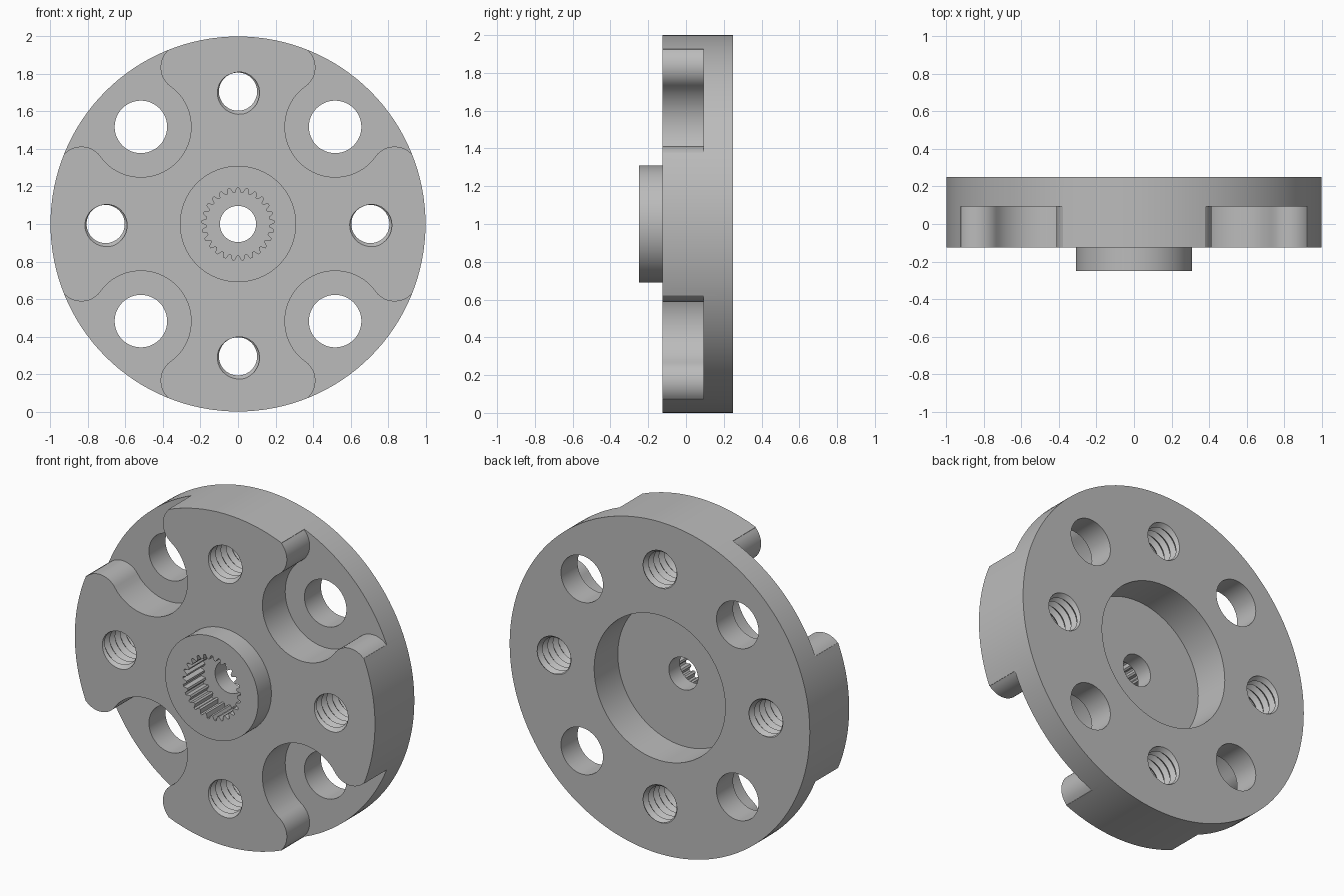
import bpy
import bmesh
from math import sin, cos, pi, tau, radians

old = bpy.data.objects.get("Cube")
if old:
    bpy.data.objects.remove(old, do_unlink=True)

CENTRE_Z = 1.0
FRONT, BACK = -0.125, 0.25

grey = bpy.data.materials.new("machined grey")
grey.use_nodes = True
grey.diffuse_color = (0.5, 0.5, 0.5, 1)
grey.node_tree.nodes["Principled BSDF"].inputs["Base Color"].default_value = grey.diffuse_color


def finish(name, bm):
    bmesh.ops.recalc_face_normals(bm, faces=bm.faces)
    mesh = bpy.data.meshes.new(name)
    bm.to_mesh(mesh)
    bm.free()
    mesh.materials.append(grey)
    obj = bpy.data.objects.new(name, mesh)
    bpy.context.collection.objects.link(obj)
    return obj


def arc(cx, cz, r, start, end, n):
    """Points along an arc, angles in degrees."""
    angles = [radians(start + (end - start) * i / n) for i in range(n + 1)]
    return [(cx + r * cos(a), cz + r * sin(a)) for a in angles]


def circle(r, n, cx=0, cz=0):
    return arc(cx, cz, r, 0, 360, n)[:-1]


def prism(name, outline, y0, y1):
    """Extrude an x-z outline along y."""
    bm = bmesh.new()
    rings = [[bm.verts.new((x, y, CENTRE_Z + z)) for x, z in outline] for y in (y0, y1)]
    n = len(outline)
    for i in range(n):
        j = (i + 1) % n
        bm.faces.new((rings[0][i], rings[0][j], rings[1][j], rings[1][i]))
    bm.faces.new(rings[0])
    bm.faces.new(rings[1])
    return finish(name, bm)


def thread(name, cx, cz, crest, root, pitch, n=32):
    """Helical tap: rows alternate between crest and root and climb one pitch per turn."""
    bm = bmesh.new()
    y0 = FRONT - 2.3 * pitch
    rows = 2 * int((BACK - FRONT) / pitch + 5)
    grid = []
    for k in range(rows):
        r = root if k % 2 else crest
        grid.append([bm.verts.new((cx + r * cos(tau * i / n),
                                   y0 + pitch * (k / 2 + i / n),
                                   CENTRE_Z + cz + r * sin(tau * i / n)))
                     for i in range(n)])

    def vert(k, i):
        return grid[k][i] if i < n else grid[k + 2][0]

    for k in range(rows - 1):
        for i in range(n):
            if i == n - 1 and k + 3 >= rows:
                continue
            bm.faces.new((vert(k, i), vert(k, i + 1), vert(k + 1, i + 1), vert(k + 1, i)))
    # Close both ends with a fan to the axis
    for edge_y, side in ((y0 - pitch, -1), (y0 + pitch * (rows / 2 + 2), 1)):
        tip = bm.verts.new((cx, edge_y, CENTRE_Z + cz))
        middle = y0 + pitch * rows / 4
        rim = [e for e in bm.edges if e.is_boundary
               and (sum(v.co.y for v in e.verts) / 2 - middle) * side > 0
               and tip not in e.verts]
        for e in rim:
            bm.faces.new((e.verts[0], e.verts[1], tip))
    return finish(name, bm)


def combine(target, tool, operation):
    mod = target.modifiers.new(tool.name, 'BOOLEAN')
    mod.operation = operation
    mod.solver = 'EXACT'
    mod.object = tool
    bpy.context.view_layer.objects.active = target
    bpy.ops.object.modifier_apply(modifier=mod.name)
    bpy.data.objects.remove(tool, do_unlink=True)


# Round body with raised hub
body = prism("coupling_disc", circle(1.0, 128), FRONT, BACK)
combine(body, prism("hub", circle(0.31, 72), -0.25, -0.05), 'UNION')

# Round recess in the back
combine(body, prism("back_recess", circle(0.437, 80), 0.025, 0.4), 'DIFFERENCE')

# Toothed socket in the hub, then the narrower bore behind it
TEETH = 25
socket = []
for t in range(TEETH):
    for share, r in ((-0.36, 0.168), (-0.12, 0.193), (0.12, 0.193), (0.36, 0.168)):
        a = pi / 2 + tau * (t + share) / TEETH
        socket.append((r * cos(a), r * sin(a)))
combine(body, prism("toothed_socket", socket, -0.4, -0.08), 'DIFFERENCE')
combine(body, prism("centre_bore", circle(0.097, 40), -0.2, 0.2), 'DIFFERENCE')

# Pocket outline: a round bowl flowing into rounded arm corners at the rim
POCKET = 0.518
shoulder = [(0.49, 1.2)] + arc(0.288, 0.835, 0.125, 45, -54, 14)
bowl = arc(POCKET, POCKET, 0.268, 126, 324, 32)[1:-1]
mirrored = [(z, x) for x, z in reversed(shoulder)]
pocket = shoulder + bowl + mirrored + [(1.2, 1.2)]

# Four pockets with plain holes, and four threaded holes through the arms
for quarter in range(4):
    c, s = round(cos(quarter * pi / 2)), round(sin(quarter * pi / 2))

    def turn(points):
        return [(x * c - z * s, x * s + z * c) for x, z in points]

    combine(body, prism("pocket", turn(pocket), -0.4, 0.092), 'DIFFERENCE')
    hole = turn(circle(0.14, 48, POCKET, POCKET))
    combine(body, prism("plain_hole", hole, -0.4, 0.4), 'DIFFERENCE')
    combine(body, thread("threaded_hole", 0.706 * c, 0.706 * s, 0.102, 0.123, 0.05), 'DIFFERENCE')

# Smooth curved walls, crisp edges
bpy.ops.object.select_all(action='DESELECT')
body.select_set(True)
bpy.context.view_layer.objects.active = body
bpy.ops.object.shade_smooth_by_angle(angle=radians(25))
